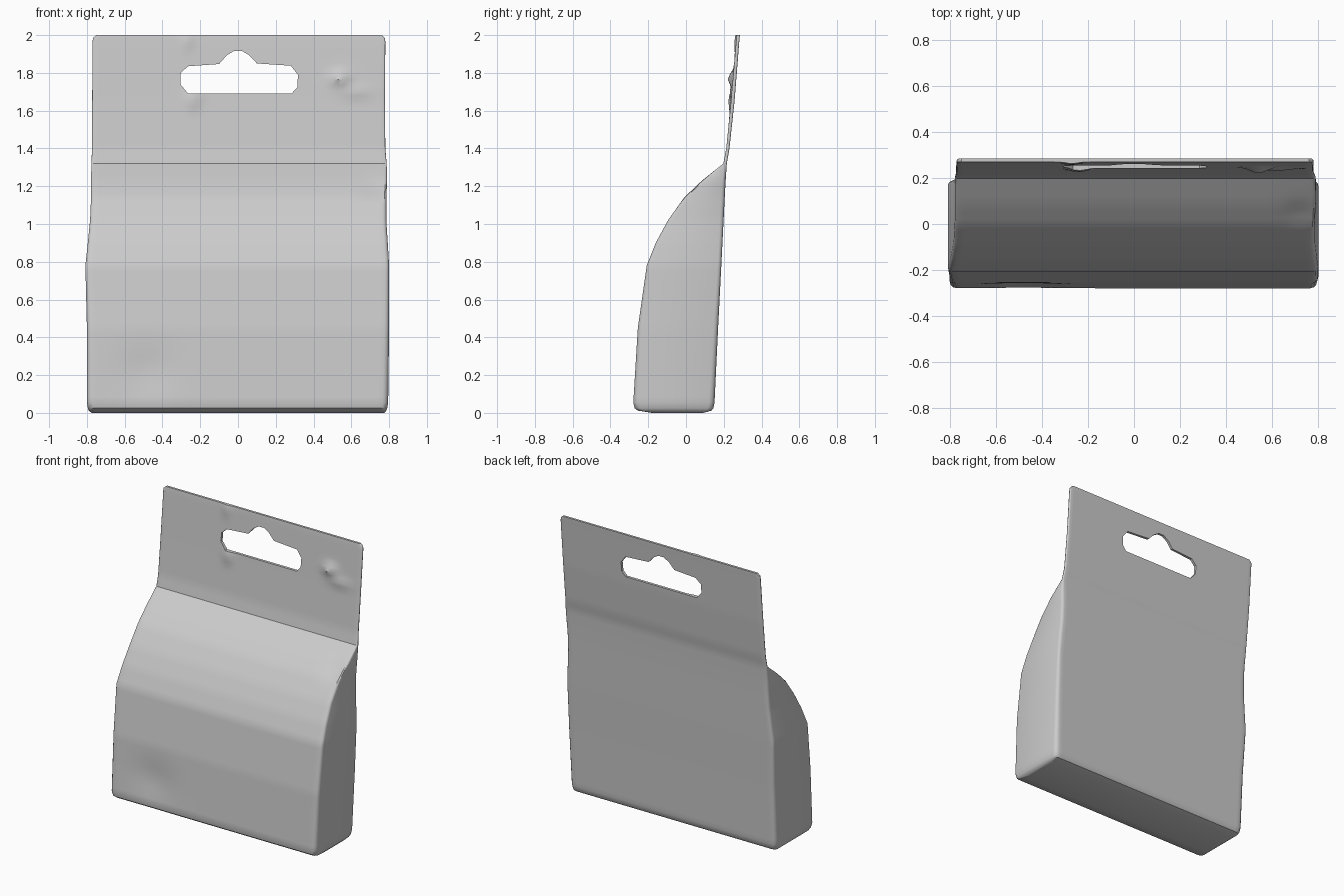
import bpy, bmesh, math

if "Cube" in bpy.data.objects:
    bpy.data.objects.remove(bpy.data.objects["Cube"])

card = bpy.data.materials.new("light grey card")
card.diffuse_color = (0.6, 0.6, 0.6, 1)
card.use_nodes = True
card.node_tree.nodes["Principled BSDF"].inputs["Base Color"].default_value = card.diffuse_color

# Side profile: z, front y, back y, left x, right x, corner radius
STATIONS = [
    (0.000, -0.18, 0.09, -0.775, 0.775, 0.025),
    (0.012, -0.255, 0.135, -0.79, 0.785, 0.028),
    (0.025, -0.272, 0.145, -0.795, 0.79, 0.03),
    (0.055, -0.279, 0.151, -0.80, 0.795, 0.03),
    (0.45, -0.255, 0.170, -0.80, 0.80, 0.025),
    (0.78, -0.208, 0.187, -0.808, 0.80, 0.02),
    (0.90, -0.160, 0.193, -0.795, 0.793, 0.02),
    (1.02, -0.095, 0.199, -0.783, 0.785, 0.02),
    (1.14, -0.010, 0.205, -0.778, 0.785, 0.02),
    (1.23, 0.085, 0.210, -0.778, 0.79, 0.02),
    (1.32, 0.198, 0.216, -0.776, 0.787, 0.008),
    (1.40, 0.213, 0.230, -0.773, 0.780, 0.008),
    (1.65, 0.238, 0.257, -0.772, 0.778, 0.008),
    (1.965, 0.265, 0.282, -0.770, 0.780, 0.008),
    (1.985, 0.267, 0.284, -0.768, 0.777, 0.008),
    (2.000, 0.269, 0.285, -0.750, 0.760, 0.007),
]

# Dents pressed into the front sheet: x, z, spread x, spread z, depth
DENTS = [
    (0.54, 1.77, 0.05, 0.035, -0.028),
    (0.62, 1.70, 0.08, 0.03, -0.012),
    (-0.24, 1.66, 0.04, 0.05, -0.014),
    (-0.27, 1.97, 0.03, 0.05, -0.010),
    (-0.48, 0.22, 0.16, 0.13, 0.014),
    (0.72, 1.19, 0.07, 0.05, 0.012),
]
COLUMNS = 64


def ring(z, yf, yb, xl, xr, r):
    """Rounded rectangle at one height, with evenly divided front and back."""
    pts = []
    a, b = xl + r, xr - r
    xs = [a + (b - a) * i / COLUMNS for i in range(COLUMNS + 1)]
    for x in xs:
        dent = sum(d * math.exp(-((x - cx) / sx) ** 2 - ((z - cz) / sz) ** 2)
                   for cx, cz, sx, sz, d in DENTS)
        pts.append((x, yf + dent, z))
    corner = [math.radians(t) for t in (30, 60, 90)]
    pts += [(b + r * math.sin(t), yf + r * (1 - math.cos(t)), z) for t in corner]
    pts += [(b + r * math.sin(t), yb - r * (1 - math.cos(t)), z) for t in corner[::-1]]
    pts += [(x, yb, z) for x in reversed(xs)]
    pts += [(a - r * math.sin(t), yb - r * (1 - math.cos(t)), z) for t in corner]
    pts += [(a - r * math.sin(t), yf + r * (1 - math.cos(t)), z) for t in corner[::-1]]
    return pts


# Pouch and hanging tab, lofted as one body
bm = bmesh.new()
rows = []
for s, e in zip(STATIONS, STATIONS[1:]):
    steps = max(1, round((e[0] - s[0]) / 0.03))
    rows += [[p + (q - p) * k / steps for p, q in zip(s, e)] for k in range(steps)]
rows.append(STATIONS[-1])
rings = [[bm.verts.new(p) for p in ring(*row)] for row in rows]
n = len(rings[0])
for lo, hi in zip(rings, rings[1:]):
    for i in range(n):
        j = (i + 1) % n
        bm.faces.new((lo[i], lo[j], hi[j], hi[i]))
bm.faces.new(rings[0][::-1])
bm.faces.new(rings[-1])
bmesh.ops.recalc_face_normals(bm, faces=bm.faces)
mesh = bpy.data.meshes.new("pouch_with_tab")
bm.to_mesh(mesh)
bm.free()
pouch = bpy.data.objects.new("pouch_with_tab", mesh)
bpy.context.collection.objects.link(pouch)
mesh.materials.append(card)

# Hanger slot outline (x, z), cut through the tab
SLOT = [(-0.265, 1.692), (0.285, 1.692), (0.315, 1.725), (0.317, 1.79), (0.28, 1.838),
        (0.10, 1.85), (0.06, 1.893), (0.02, 1.917), (-0.02, 1.917), (-0.06, 1.893),
        (-0.10, 1.847), (-0.265, 1.835), (-0.303, 1.80), (-0.305, 1.74)]
bm = bmesh.new()
face = bm.faces.new([bm.verts.new((x, 0.1, z)) for x, z in SLOT])
out = bmesh.ops.extrude_face_region(bm, geom=[face])
bmesh.ops.translate(bm, vec=(0, 0.4, 0),
                    verts=[g for g in out["geom"] if isinstance(g, bmesh.types.BMVert)])
bmesh.ops.recalc_face_normals(bm, faces=bm.faces)
cut_mesh = bpy.data.meshes.new("slot_cutter")
bm.to_mesh(cut_mesh)
bm.free()
cutter = bpy.data.objects.new("slot_cutter", cut_mesh)
bpy.context.collection.objects.link(cutter)

bpy.context.view_layer.objects.active = pouch
pouch.select_set(True)
cut = pouch.modifiers.new("hanger_slot", "BOOLEAN")
cut.object = cutter
cut.operation = "DIFFERENCE"
cut.solver = "EXACT"
bpy.ops.object.modifier_apply(modifier=cut.name)
bpy.data.objects.remove(cutter)
bpy.ops.object.shade_smooth_by_angle(angle=math.radians(35))
